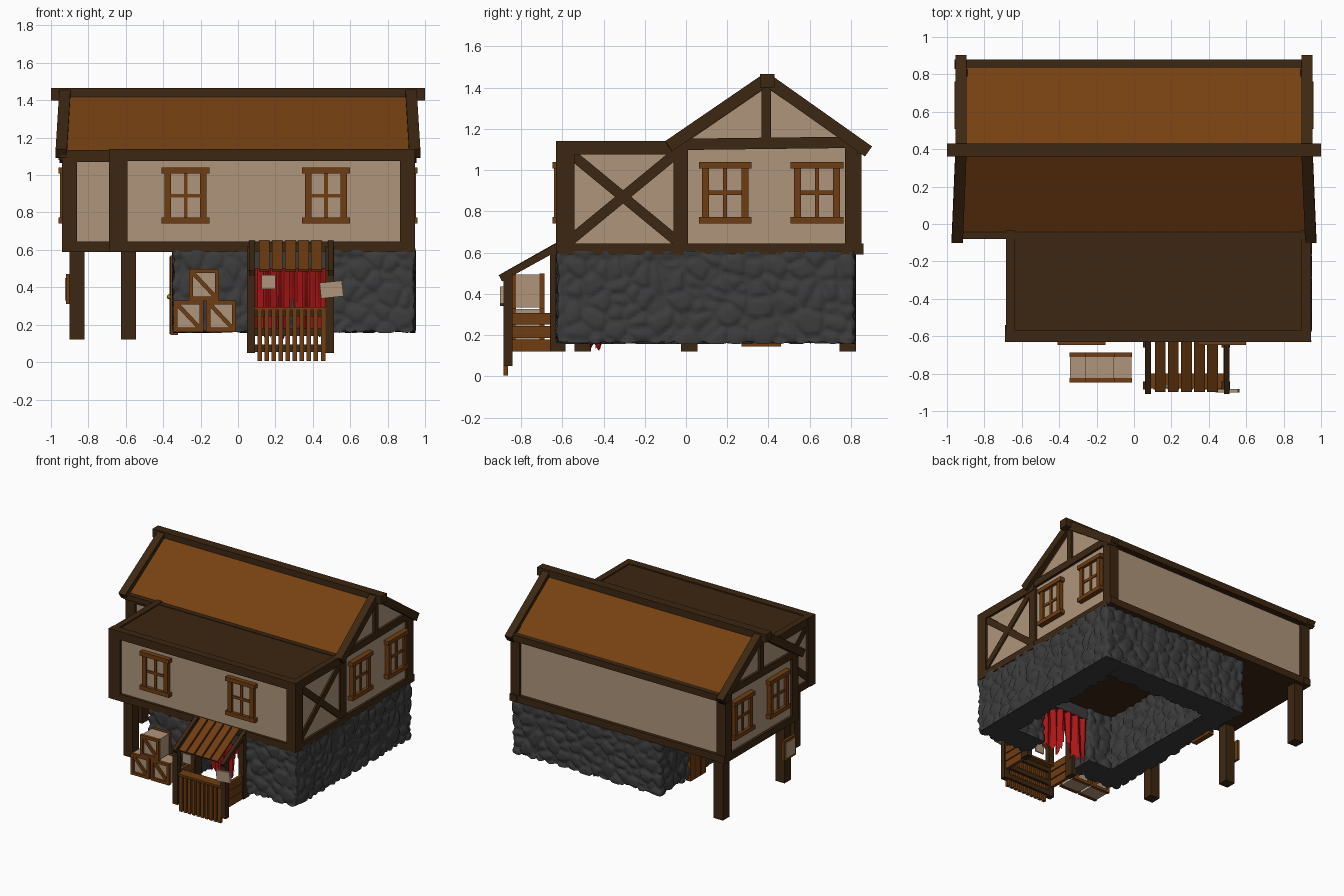
import bpy, bmesh, math
from mathutils import Vector, Matrix, noise

if "Cube" in bpy.data.objects:
    bpy.data.objects.remove(bpy.data.objects["Cube"])


def mat(name, c):
    m = bpy.data.materials.new(name)
    m.diffuse_color = (*c, 1)
    m.use_nodes = True
    m.node_tree.nodes["Principled BSDF"].inputs["Base Color"].default_value = m.diffuse_color
    return m


BEAM = mat("dark_beam", (0.046, 0.020, 0.006))
WOOD = mat("brown_wood", (0.16, 0.047, 0.006))
ROOF = mat("roof_brown", (0.18, 0.052, 0.006))
TAN = mat("plaster", (0.43, 0.30, 0.20))
STONE = mat("stone", (0.045, 0.045, 0.047))
RED = mat("red_cloth", (0.40, 0.008, 0.008))
GOLD = mat("gold", (0.6, 0.5, 0.02))


def finish(bm, name, m, M=None):
    bmesh.ops.recalc_face_normals(bm, faces=bm.faces)
    me = bpy.data.meshes.new(name)
    bm.to_mesh(me)
    bm.free()
    me.materials.append(m)
    ob = bpy.data.objects.new(name, me)
    bpy.context.collection.objects.link(ob)
    if M:
        ob.matrix_world = M
    return ob


def box(name, x, y, z, m, M=None):
    bm = bmesh.new()
    size = Matrix.Diagonal((x[1] - x[0], y[1] - y[0], z[1] - z[0], 1))
    mid = Matrix.Translation((sum(x) / 2, sum(y) / 2, sum(z) / 2))
    bmesh.ops.create_cube(bm, size=1, matrix=mid @ size)
    return finish(bm, name, m, M)


def beam(name, a, b, side_w, w, m, side=(1, 0, 0), M=None):
    """Box from a to b; side_w is measured along the side vector."""
    a, b = Vector(a), Vector(b)
    d = (b - a).normalized()
    s = Vector(side)
    s = (s - d * s.dot(d)).normalized()
    R = Matrix((s, d.cross(s), d)).transposed().to_4x4()
    bm = bmesh.new()
    bmesh.ops.create_cube(bm, size=1, matrix=Matrix.Translation((a + b) / 2) @ R
                          @ Matrix.Diagonal((side_w, w, (b - a).length, 1)))
    return finish(bm, name, m, M)


def prism(name, pts, x0, x1, m):
    """Extrude a (y, z) profile along x."""
    bm = bmesh.new()
    A = [bm.verts.new((x0, *p)) for p in pts]
    B = [bm.verts.new((x1, *p)) for p in pts]
    bm.faces.new(A)
    bm.faces.new(B)
    for i in range(len(pts)):
        j = (i + 1) % len(pts)
        bm.faces.new((A[i], A[j], B[j], B[i]))
    return finish(bm, name, m)


# Stone ground floor: C-shaped footprint with a gap for the stall, bumped into stones
def stone_base():
    path = [(.07, -.62), (-.34, -.62), (-.34, .81), (.94, .81), (.94, -.62), (.5, -.62),
            (.5, -.42), (.74, -.42), (.74, .61), (-.14, .61), (-.14, -.42), (.07, -.42)]
    line = []
    for i, p in enumerate(path):
        p, q = Vector(p), Vector(path[(i + 1) % len(path)])
        n = max(1, round((q - p).length / .014))
        line += [p.lerp(q, k / n) for k in range(n)]
    bm = bmesh.new()
    rows = 30
    grid = [[bm.verts.new((p.x, p.y, .165 + .435 * r / rows)) for p in line] for r in range(rows + 1)]
    n = len(line)
    for r in range(rows):
        for i in range(n):
            j = (i + 1) % n
            bm.faces.new((grid[r][i], grid[r][j], grid[r + 1][j], grid[r + 1][i]))
    bm.faces.new(grid[0])
    bm.faces.new(grid[-1])
    bmesh.ops.recalc_face_normals(bm, faces=bm.faces)
    bm.normal_update()
    move = []
    for v in bm.verts:
        d, _ = noise.voronoi(v.co * 10.5)
        edge = min(1, (d[1] - d[0]) * 3.2)
        move.append(v.normal * (.024 * math.sqrt(edge) - .012))
    for v, o in zip(bm.verts, move):
        v.co += o
    ob = finish(bm, "stone_ground_floor", STONE)
    for p in ob.data.polygons:
        p.use_smooth = len(p.vertices) == 4


stone_base()
box("stone_lintel", (.05, .52), (-.61, -.43), (.5, .6), STONE)

# Upper floor walls, floor and roofs
prism("main_house_walls", [(-.04, .61), (.83, .61), (.83, 1.11), (.39, 1.41), (-.04, 1.11)], -.92, .92, TAN)
box("front_room_walls", (-.67, .925), (-.61, 0), (.61, 1.1), TAN)
box("main_floor", (-.93, .93), (-.05, .84), (.59, .62), BEAM)
box("front_floor", (-.67, .93), (-.62, 0), (.59, .62), BEAM)
box("front_flat_roof", (-.685, .945), (-.625, 0), (1.08, 1.13), BEAM)
prism("main_roof", [(-.07, 1.115), (.39, 1.44), (.87, 1.105), (.87, 1.075), (.39, 1.40), (-.07, 1.085)],
      -.94, .93, ROOF)

# Roof timbers
box("ridge_beam", (-1, 1), (.36, .43), (1.40, 1.465), BEAM)
beam("back_eave_beam", (-.96, .855, 1.105), (.95, .855, 1.105), .05, .05, BEAM, (0, 1, 0))
beam("front_eave_beam", (-.95, -.06, 1.115), (.93, -.06, 1.115), .04, .04, BEAM, (0, 1, 0))
for n, s in (("left", -1), ("right", 1)):
    beam(n + "_back_rafter", (s * .925, .39, 1.44), (s * .925, .885, 1.09), .06, .06, BEAM)
    beam(n + "_front_rafter", (s * .925, .39, 1.44), (s * .945, -.085, 1.115), .06, .06, BEAM)

# Main house timber frame
for n, s in (("left", -1), ("right", 1)):
    xs = sorted((s * .86, s * .94))
    box(n + "_back_post", xs, (.77, .85), (.6, 1.12), BEAM)
    box(n + "_middle_post", xs, (-.06, .01), (.6, 1.13), BEAM)
    xb = sorted((s * .88, s * .94))
    box(n + "_sill_beam", xb, (-.06, .86), (.59, .645), BEAM)
    beam(n + "_tie_beam", (s * .915, .0, 1.125), (s * .915, .83, 1.135), .05, .055, BEAM)
    box(n + "_king_post", xb, (.367, .413), (1.14, 1.42), BEAM)
box("back_sill_beam", (-.94, .94), (.79, .855), (.59, .645), BEAM)
box("left_front_sill_beam", (-.94, -.6), (-.06, 0), (.59, .645), BEAM)
box("left_front_top_beam", (-.94, -.6), (-.06, 0), (1.07, 1.13), BEAM)

# Front room timber frame
box("front_left_post", (-.69, -.59), (-.63, -.54), (.6, 1.13), BEAM)
box("front_right_post", (.865, .945), (-.63, -.54), (.6, 1.13), BEAM)
box("front_sill_beam", (-.69, .945), (-.63, -.57), (.59, .645), BEAM)
box("front_top_beam", (-.69, .945), (-.63, -.57), (1.075, 1.14), BEAM)
for n, x in (("left", -.66), ("right", .92)):
    box(n + "_room_sill", (x - .025, x + .025), (-.63, 0), (.59, .645), BEAM)
    box(n + "_room_top", (x - .025, x + .025), (-.63, -.03), (1.075, 1.14), BEAM)
    beam(n + "_brace_up", (x, -.56, .66), (x, -.05, 1.08), .036, .05, BEAM)
    beam(n + "_brace_down", (x, -.56, 1.08), (x, -.05, .66), .034, .05, BEAM)

# Stilts
for i, (x, y) in enumerate([(-.86, .015), (-.86, .785), (-.585, -.5)]):
    box(f"stilt_{i}", (x - .04, x + .04), (y - .04, y + .04), (.12, .6), BEAM)


# Windows, built facing -y then turned
def window(name, x, y, turn):
    M = Matrix.Translation((x, y, .89)) @ Matrix.Rotation(turn, 4, 'Z')
    box(name + "_pane", (-.1, .1), (-.012, .01), (-.13, .13), TAN, M)
    for s in (-1, 1):
        box(name + "_jamb", sorted((s * .078, s * .112)), (-.028, .01), (-.13, .13), WOOD, M)
        box(name + "_rail", (-.128, .128), (-.036, .01), sorted((s * .118, s * .15)), WOOD, M)
    box(name + "_mullion", (-.01, .01), (-.02, .01), (-.13, .13), WOOD, M)
    box(name + "_crossbar", (-.1, .1), (-.02, .01), (-.01, .01), WOOD, M)


for x in (-.28, .47):
    window("front_window", x, -.612, 0)
for y in (.19, .635):
    window("right_window", .925, y, math.pi / 2)
    window("left_window", -.925, y, -math.pi / 2)

# Side door with knob
box("side_door", (-.362, -.32), (.27, .46), (.145, .57), WOOD)
for y in (.333, .397):
    box("door_groove", (-.365, -.33), (y - .003, y + .003), (.15, .565), BEAM)
bm = bmesh.new()
bmesh.ops.create_icosphere(bm, subdivisions=1, radius=.015, matrix=Matrix.Translation((-.368, .30, .35)))
finish(bm, "door_knob", GOLD)

# Notice board on the middle stilt
box("notice_frame", (-.92, -.9), (-.06, .09), (.31, .47), WOOD)
box("notice_panel", (-.924, -.91), (-.04, .07), (.33, .45), TAN)


# Crates
def crate(x, z):
    x1, z1, w = x + .16, z + .168, .022
    box("crate_body", (x + .004, x1 - .004), (-.83, -.70), (z + .004, z1 - .004), TAN)
    for y in (-.836, -.698):
        ys = (y - .012, y + .012)
        for a in (x, x1 - w):
            box("crate_upright", (a, a + w), ys, (z, z1), WOOD)
        for a in (z, z1 - w):
            box("crate_rail", (x, x1), ys, (a, a + w), WOOD)
        beam("crate_diagonal", (x + .02, y, z1 - .02), (x1 - .02, y, z + .02), .018, .022, WOOD, (0, 1, 0))


for x, z in ((-.345, .162), (-.17, .162), (-.262, .33)):
    crate(x, z)

# Market stall: posts, sides, slatted counter, awning
for n, x in (("left", .07), ("right", .49)):
    box(n + "_stall_front_post", (x - .022, x + .022), (-.885, -.842), (.05, .49), BEAM)
    box(n + "_stall_back_post", (x - .022, x + .022), (-.66, -.585), (.12, .62), BEAM)
    beam(n + "_awning_rail", (x + .005, -.61, .635), (x + .005, -.9, .475), .03, .035, BEAM)
    for k in range(3):
        box(n + "_stall_side_plank", (x - .012, x + .012), (-.845, -.65), (.12 + .065 * k, .178 + .065 * k), WOOD)
for z in (.055, .14, .245):
    box("counter_rail", (.06, .5), (-.865, -.845), (z, z + .04), BEAM)
for k in range(10):
    x = .105 + .0375 * k
    box("counter_slat", (x, x + .024), (-.885, -.862), (.005, .28), WOOD)
box("counter_top", (.08, .48), (-.88, -.80), (.28, .295), WOOD)
for k in range(5):
    x = .14 + .07 * k
    beam("awning_plank", (x, -.62, .645), (x, -.895, .49), .058, .014, WOOD)

# Price boards on the stall
box("left_price_board", (.125, .2), (-.872, -.862), (.39, .465), TAN)
tilt = Matrix.Translation((.5, -.895, .388)) @ Matrix.Rotation(math.radians(-6), 4, 'Y')
box("right_price_board", (-.06, .06), (-.006, .012), (-.042, .042), TAN, tilt)

# Ragged curtain with a split at the bottom
bm = bmesh.new()
cols, rows = 40, 12
g = []
for i in range(cols + 1):
    x = .085 + .4 * i / cols
    low = .15 + .02 * math.sin(i * 1.9) + .01 * math.sin(i * .7)
    y = -.435 + .014 * math.sin(i * .9)
    g.append([bm.verts.new((x, y - .02 * k / rows * math.cos(i * .5), .5 + (low - .5) * k / rows))
              for k in range(rows + 1)])
for i in range(cols):
    for k in range(rows):
        if not (k > 5 and abs(i - 20) < (k - 4) * .5):
            bm.faces.new((g[i][k], g[i + 1][k], g[i + 1][k + 1], g[i][k + 1]))
finish(bm, "curtain", RED)
